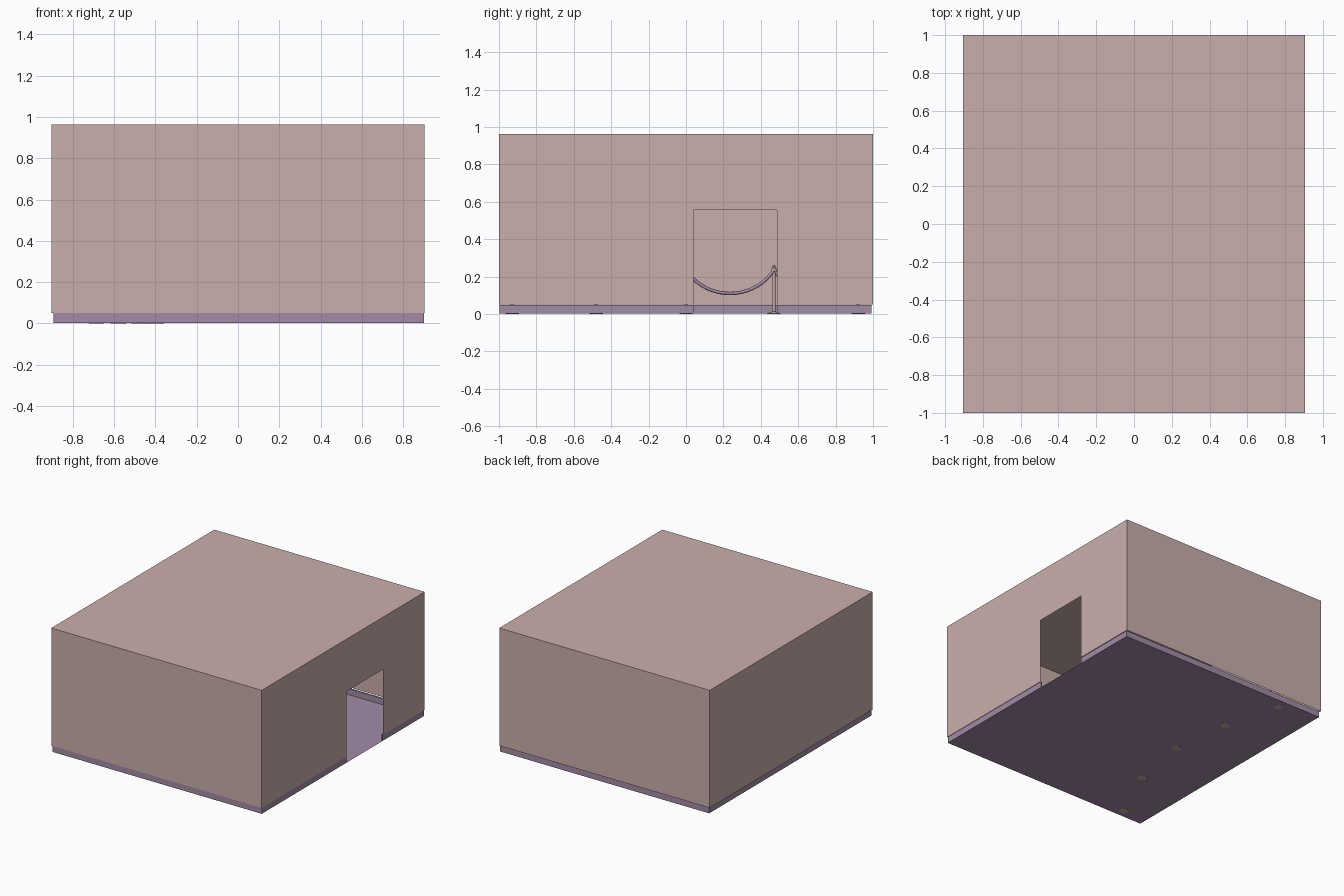
import bpy, bmesh, math
from mathutils import Vector

if "Cube" in bpy.data.objects:
    bpy.data.objects.remove(bpy.data.objects["Cube"])

def material(name, rgb):
    m = bpy.data.materials.new(name)
    m.diffuse_color = (*rgb, 1)
    m.use_nodes = True
    m.node_tree.nodes["Principled BSDF"].inputs["Base Color"].default_value = m.diffuse_color
    return m

PINK = material("dusty pink", (0.59, 0.43, 0.415))
PURPLE = material("muted purple", (0.365, 0.26, 0.39))
TAN = material("stand tan", (0.58, 0.43, 0.38))

X, Y, H = 0.904, 1.0, 0.963           # room half sizes and height
SKIRT = 0.05                          # walls start above the skirting
D0, D1, DH = 0.04, 0.487, 0.557       # doorway in the right wall

def finish(name, bm, mat):
    me = bpy.data.meshes.new(name)
    bm.to_mesh(me)
    bm.free()
    ob = bpy.data.objects.new(name, me)
    bpy.context.collection.objects.link(ob)
    me.materials.append(mat)
    return ob

def sheet(name, polys, mat):
    bm = bmesh.new()
    for p in polys:
        bm.faces.new([bm.verts.new(v) for v in p])
    bmesh.ops.remove_doubles(bm, verts=bm.verts, dist=1e-5)
    return finish(name, bm, mat)

def box(name, lo, hi, mat):
    bm = bmesh.new()
    bmesh.ops.create_cube(bm, size=1)
    for v in bm.verts:
        v.co = Vector([(a + b) / 2 + c * (b - a) for a, b, c in zip(lo, hi, v.co)])
    return finish(name, bm, mat)

# Thin walls and ceiling
def wall(a, b, z0=SKIRT, z1=H):
    return [(*a, z0), (*b, z0), (*b, z1), (*a, z1)]

sheet("front_wall", [wall((-X, -Y), (X, -Y))], PINK)
sheet("back_wall", [wall((X, Y), (-X, Y))], PINK)
sheet("left_wall", [wall((-X, Y), (-X, -Y))], PINK)
# One concave outline that steps round the doorway
sheet("right_wall", [[(X, -Y, SKIRT), (X, D0, SKIRT), (X, D0, DH), (X, D1, DH),
                      (X, D1, SKIRT), (X, Y, SKIRT), (X, Y, H), (X, -Y, H)]], PINK)
sheet("ceiling", [[(-X, -Y, H), (X, -Y, H), (X, Y, H), (-X, Y, H)]], PINK)

# Floor and skirting boards, set slightly inside the walls
fx0, fx1, fy0, fy1, t = -0.894, 0.902, -0.996, 0.992, 0.012
sheet("floor", [[(fx0, fy0, 0.002), (fx1, fy0, 0.002), (fx1, fy1, 0.002), (fx0, fy1, 0.002)]], PURPLE)
S = SKIRT - 0.001
box("front_skirting", (fx0, fy0, 0.002), (fx1 - t, fy0 + t, S), PURPLE)
box("back_skirting", (fx0, fy1 - t, 0.002), (fx1 - t, fy1, S), PURPLE)
box("left_skirting", (fx0, fy0 + t, 0.002), (fx0 + t, fy1 - t, S), PURPLE)
box("right_skirting_front", (fx1 - t, fy0, 0.002), (fx1, D0, S), PURPLE)
box("right_skirting_back", (fx1 - t, D1, 0.002), (fx1, fy1, S), PURPLE)

# Barrier stands: turned profile of base, pole and cap
PROFILE = [(0, 0), (0.036, 0), (0.036, 0.004), (0.012, 0.012), (0.008, 0.014), (0.008, 0.228),
           (0.014, 0.231), (0.014, 0.245), (0.008, 0.248), (0.008, 0.258), (0, 0.262)]

def stand(name, x, y):
    bm = bmesh.new()
    vs = [bm.verts.new((x + r, y, z)) for r, z in PROFILE]
    es = [bm.edges.new(p) for p in zip(vs, vs[1:])]
    bmesh.ops.spin(bm, geom=vs + es, cent=(x, y, 0), axis=(0, 0, 1), angle=math.tau, steps=16)
    bmesh.ops.remove_doubles(bm, verts=bm.verts, dist=1e-5)
    bmesh.ops.recalc_face_normals(bm, faces=bm.faces)
    ob = finish(name, bm, TAN)
    ob.data.shade_smooth()
    ob.data.set_sharp_from_angle(angle=math.radians(35))

# Ropes hanging between neighbouring stands
def rope(name, a, b, top=0.235, sag=0.125, n=16):
    cu = bpy.data.curves.new(name, "CURVE")
    cu.dimensions = "3D"
    cu.bevel_depth, cu.bevel_resolution, cu.use_fill_caps = 0.009, 2, True
    sp = cu.splines.new("POLY")
    sp.points.add(n)
    half = 0.5
    R = (0.225 ** 2 + sag ** 2) / (2 * sag)
    for i, p in enumerate(sp.points):
        k = i / n
        u = (k - half) * 0.45
        z = top - sag + R - math.sqrt(R * R - u * u)
        p.co = (a[0] + (b[0] - a[0]) * k, a[1] + (b[1] - a[1]) * k, z, 1)
    ob = bpy.data.objects.new(name, cu)
    bpy.context.collection.objects.link(ob)
    cu.materials.append(PURPLE)

STANDS = [(-0.58, 0.92), (-0.455, 0.47), (-0.395, 0.0), (-0.48, -0.48), (-0.685, -0.93)]
for i, p in enumerate(STANDS):
    stand(f"barrier_stand_{i + 1}", *p)
for i, (a, b) in enumerate(zip(STANDS, STANDS[1:])):
    rope(f"barrier_rope_{i + 1}", a, b)
